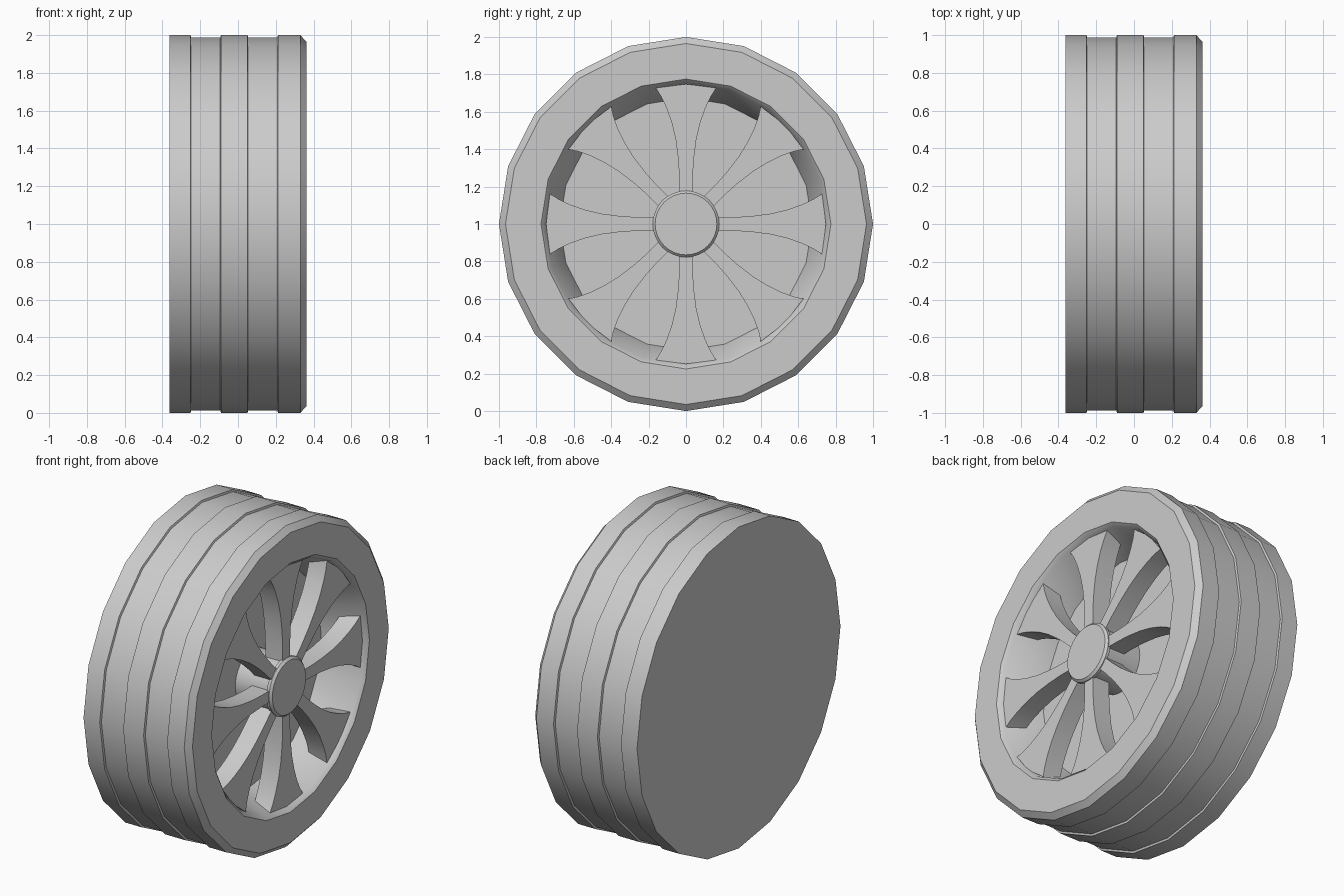
import bpy, bmesh, math

if "Cube" in bpy.data.objects:
    bpy.data.objects.remove(bpy.data.objects["Cube"])

CZ = 1.0  # wheel axle height


def finish(name, bm):
    bmesh.ops.recalc_face_normals(bm, faces=bm.faces)
    me = bpy.data.meshes.new(name)
    bm.to_mesh(me)
    bm.free()
    ob = bpy.data.objects.new(name, me)
    bpy.context.collection.objects.link(ob)
    bpy.ops.object.select_all(action='DESELECT')
    ob.select_set(True)
    bpy.context.view_layer.objects.active = ob
    bpy.ops.object.shade_smooth_by_angle(angle=math.radians(30))
    return ob


def lathe(name, profile, sides):
    """Turn an (x, radius) profile around the axle and cap both ends."""
    bm = bmesh.new()
    rings = []
    for x, r in profile:
        rings.append([bm.verts.new((x, r * math.cos(2 * math.pi * i / sides),
                                    CZ + r * math.sin(2 * math.pi * i / sides)))
                      for i in range(sides)])
    for a, b in zip(rings, rings[1:]):
        for i in range(sides):
            j = (i + 1) % sides
            bm.faces.new((a[i], a[j], b[j], b[i]))
    bm.faces.new(rings[0])
    bm.faces.new(rings[-1])
    return finish(name, bm)


# tyre with two shallow tread grooves, closed back and recessed rim dish
lathe("tyre_and_rim", [
    (-0.363, 1.0), (-0.252, 1.0), (-0.248, 0.988), (-0.094, 0.988),
    (-0.09, 1.0), (0.05, 1.0), (0.054, 0.988), (0.208, 0.988),
    (0.212, 1.0), (0.33, 1.0), (0.362, 0.965),
    (0.362, 0.775), (0.342, 0.755), (0.10, 0.675)], 20)

# hub drum and cap
lathe("hub_drum", [(0.09, 0.17), (0.33, 0.17)], 32)
lathe("hub_cap", [(0.32, 0.178), (0.338, 0.178), (0.352, 0.165)], 32)

# eight flared spokes
half = [(0.14, 0.036), (0.25, 0.036), (0.35, 0.042), (0.45, 0.055),
        (0.54, 0.076), (0.62, 0.104), (0.68, 0.132), (0.727, 0.162)]
outline = [(-w, r) for r, w in half] + [(0, 0.748)] + [(w, r) for r, w in reversed(half)]
for k in range(8):
    a = k * math.pi / 4
    c, s = math.cos(a), math.sin(a)
    bm = bmesh.new()
    front = [bm.verts.new((0.333, r * c - w * s, CZ + r * s + w * c)) for w, r in outline]
    face = bm.faces.new(front)
    ext = bmesh.ops.extrude_face_region(bm, geom=[face], use_keep_orig=True)
    moved = [v for v in ext['geom'] if isinstance(v, bmesh.types.BMVert)]
    bmesh.ops.translate(bm, verts=moved, vec=(-0.12, 0, 0))
    finish(f"spoke_{k + 1}", bm)
